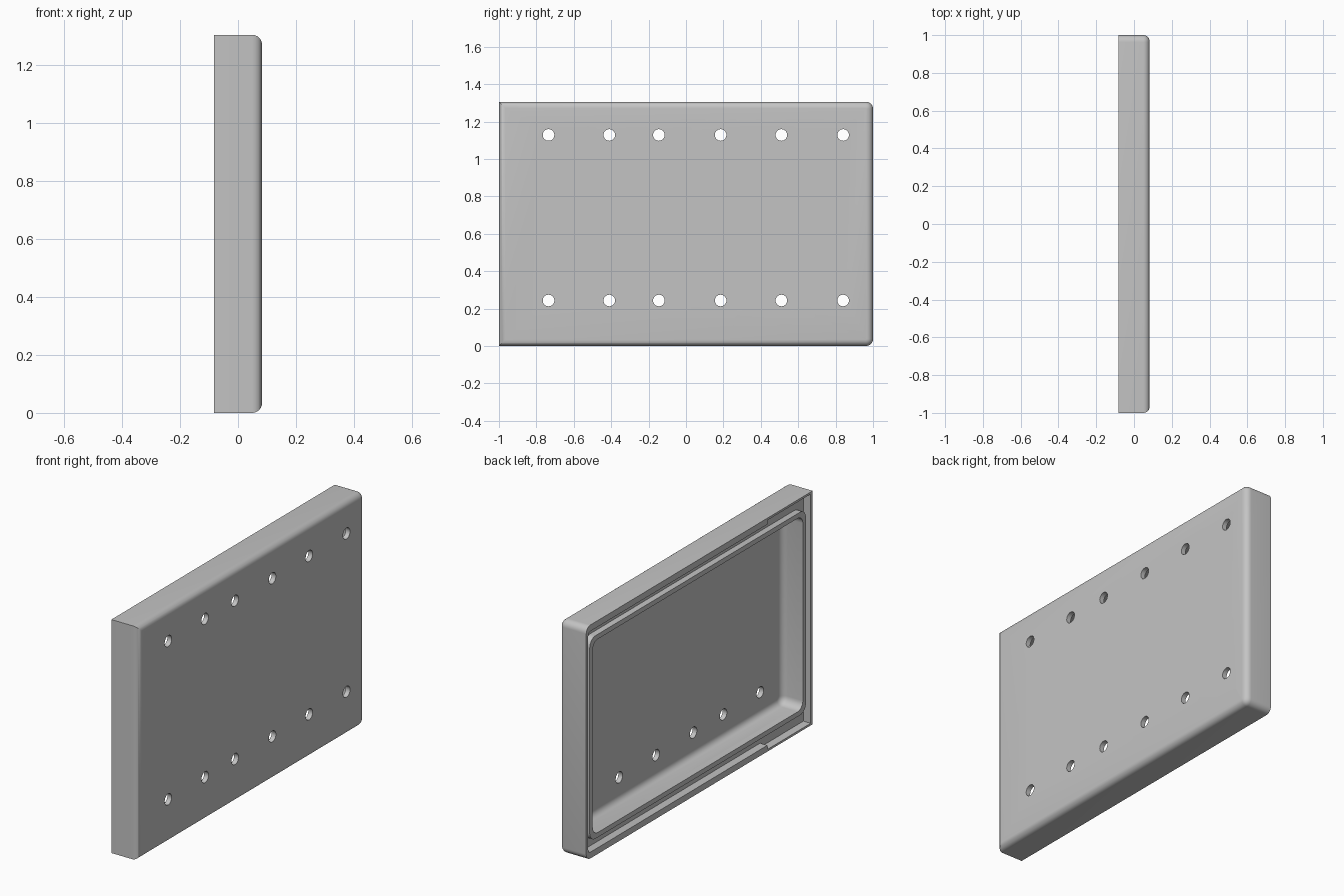
import bpy, bmesh, math
from mathutils import Matrix, Vector

cube = bpy.data.objects.get("Cube")
if cube:
    bpy.data.objects.remove(cube, do_unlink=True)

mat = bpy.data.materials.new("plain_grey")
mat.use_nodes = True
GREY = (0.55, 0.55, 0.55, 1)
mat.diffuse_color = GREY
mat.node_tree.nodes["Principled BSDF"].inputs["Base Color"].default_value = GREY

HALF_X, HEIGHT = 0.083, 1.305
OPEN = -HALF_X          # plane of the open side
MID = HEIGHT / 2


def to_object(name, bm):
    bmesh.ops.recalc_face_normals(bm, faces=bm.faces)
    mesh = bpy.data.meshes.new(name)
    bm.to_mesh(mesh)
    bm.free()
    mesh.materials.append(mat)
    obj = bpy.data.objects.new(name, mesh)
    bpy.context.collection.objects.link(obj)
    return obj


def rounded_box(name, x0, x1, y0, y1, inset_z, corner=0, edge=0, back_only=False):
    """Box with rounded corners along x and a rounded rim on its +x face."""
    bm = bmesh.new()
    size = Vector((x1 - x0, y1 - y0, HEIGHT - 2 * inset_z))
    centre = Vector(((x0 + x1) / 2, (y0 + y1) / 2, MID))
    bmesh.ops.create_cube(bm, size=1, matrix=Matrix.Translation(centre) @ Matrix.Diagonal(size).to_4x4())
    if corner:
        picked = [e for e in bm.edges
                  if abs(e.verts[0].co.x - e.verts[1].co.x) > 1e-4
                  and (not back_only or e.verts[0].co.y > 0)]
        bmesh.ops.bevel(bm, geom=picked, offset=corner, segments=6, profile=0.5, affect='EDGES')
    if edge:
        picked = [e for e in bm.edges if all(v.co.x > x1 - 1e-4 for v in e.verts)]
        bmesh.ops.bevel(bm, geom=picked, offset=edge, segments=6, profile=0.5, affect='EDGES')
    return to_object(name, bm)


def cut(target, cutter):
    mod = target.modifiers.new("cut", 'BOOLEAN')
    mod.operation = 'DIFFERENCE'
    mod.solver = 'EXACT'
    mod.object = cutter
    bpy.context.view_layer.objects.active = target
    bpy.ops.object.modifier_apply(modifier=mod.name)


# Main parts: shell and the raised lip around its cavity
shell = rounded_box("shell", OPEN, HALF_X, -1, 1, 0, corner=0.037, edge=0.034, back_only=True)
lip = rounded_box("inner_lip", OPEN + 0.01, OPEN + 0.06, -0.955, 0.955, 0.085, corner=0.05)

# Cutters: stepped recess behind the rim, wider near the front, and the cavity
recess = rounded_box("recess_cutter", -0.3, OPEN + 0.045, -0.982, 0.982, 0.035, corner=0.02, back_only=True)
notch = rounded_box("notch_cutter", -0.3, OPEN + 0.0455, -0.983, -0.6, 0.012)
cavity = rounded_box("cavity_cutter", -0.3, 0.056, -0.928, 0.928, 0.112, corner=0.045, edge=0.035)

# Two rows of round holes through the panel
bm = bmesh.new()
for y in (-0.735, -0.41, -0.145, 0.185, 0.51, 0.84):
    for z in (0.243, 1.128):
        place = Matrix.Translation((0.1, y, z)) @ Matrix.Rotation(math.pi / 2, 4, 'Y')
        bmesh.ops.create_cone(bm, cap_ends=True, segments=32, radius1=0.031,
                              radius2=0.031, depth=0.2, matrix=place)
holes = to_object("hole_cutter", bm)

for cutter in (recess, notch, cavity, holes):
    cut(shell, cutter)
cut(lip, cavity)
for cutter in (recess, notch, cavity, holes):
    bpy.data.objects.remove(cutter, do_unlink=True)

# Smooth rounded edges, keep the rest crisp
for obj in (shell, lip):
    bpy.ops.object.select_all(action='DESELECT')
    obj.select_set(True)
    bpy.context.view_layer.objects.active = obj
    bpy.ops.object.shade_smooth_by_angle(angle=math.radians(32))
